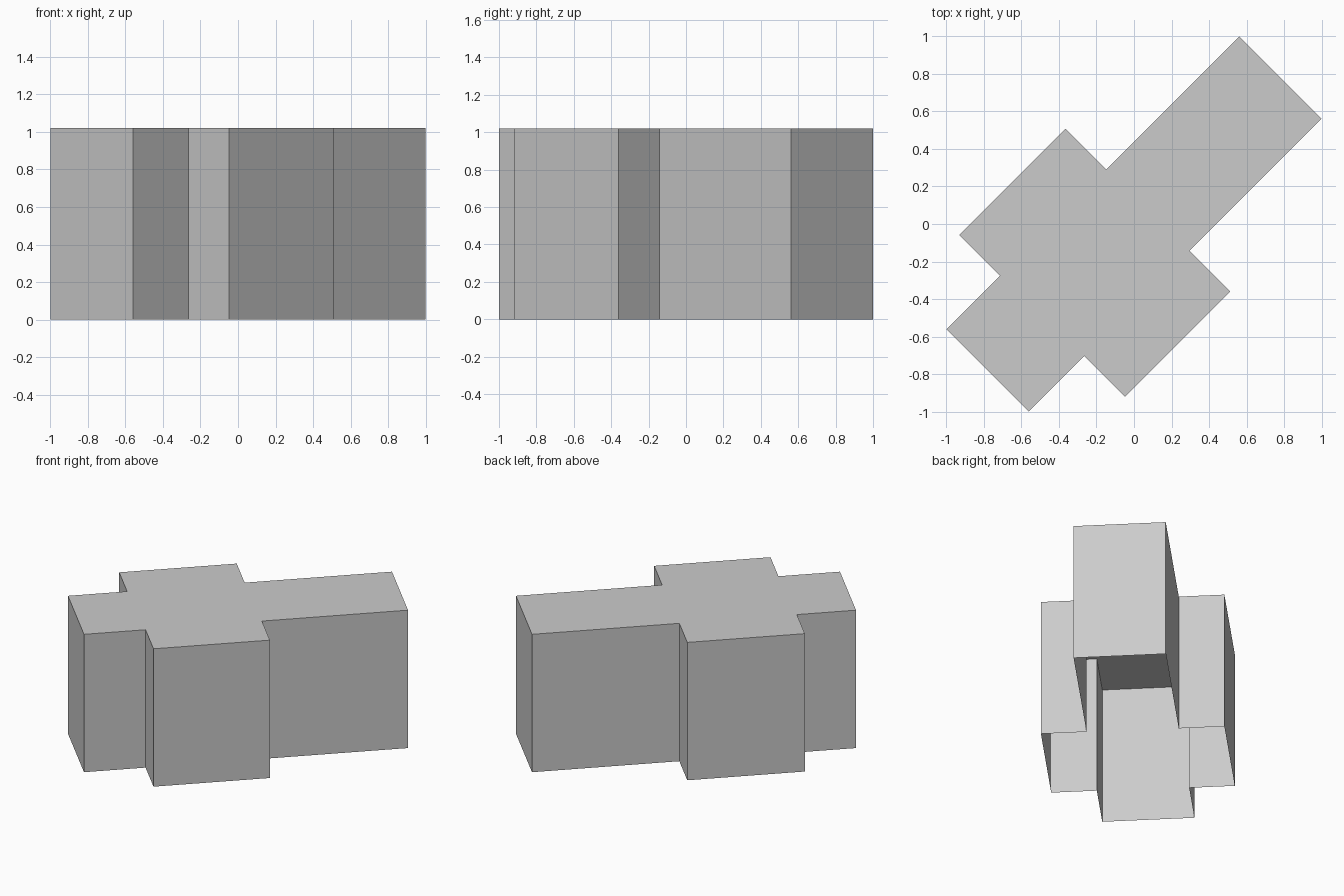
import bpy
import bmesh
from math import radians
from mathutils import Matrix, Vector

cube = bpy.data.objects.get("Cube")
if cube:
    bpy.data.objects.remove(cube, do_unlink=True)

HEIGHT = 1.02
HALF_LENGTH = 1.103
HALF_WIDTH = 0.31
WING_REACH = 0.617


def make_material(name, colour):
    mat = bpy.data.materials.new(name)
    mat.use_nodes = True
    mat.diffuse_color = colour
    mat.node_tree.nodes["Principled BSDF"].inputs["Base Color"].default_value = colour
    return mat


def side_profile(side, start, end):
    """One long side of the plan, with its projecting wing."""
    return [(-HALF_LENGTH, side * HALF_WIDTH), (start, side * HALF_WIDTH),
            (start, side * WING_REACH), (end, side * WING_REACH),
            (end, side * HALF_WIDTH), (HALF_LENGTH, side * HALF_WIDTH)]


# Cross-shaped plan, running counter-clockwise, turned onto the diagonal
plan = side_profile(-1, -0.684, 0.108) + side_profile(1, -0.70, 0.10)[::-1]
turn = Matrix.Rotation(radians(45), 4, "Z")

# Flat roof with walls dropped from its rim; the underside stays open
bm = bmesh.new()
roof = bm.faces.new([bm.verts.new(turn @ Vector((u, v, HEIGHT))) for u, v in plan])
walls = bmesh.ops.extrude_edge_only(bm, edges=list(roof.edges))
lower = [g for g in walls["geom"] if isinstance(g, bmesh.types.BMVert)]
bmesh.ops.translate(bm, verts=lower, vec=(0, 0, -HEIGHT))
bmesh.ops.recalc_face_normals(bm, faces=bm.faces[:])
roof.normal_update()
if roof.normal.z < 0:
    bmesh.ops.reverse_faces(bm, faces=bm.faces[:])

mesh = bpy.data.meshes.new("building_shell")
bm.to_mesh(mesh)
bm.free()
mesh.materials.append(make_material("light grey", (0.6, 0.6, 0.6, 1.0)))
shell = bpy.data.objects.new("building_shell", mesh)
bpy.context.collection.objects.link(shell)
